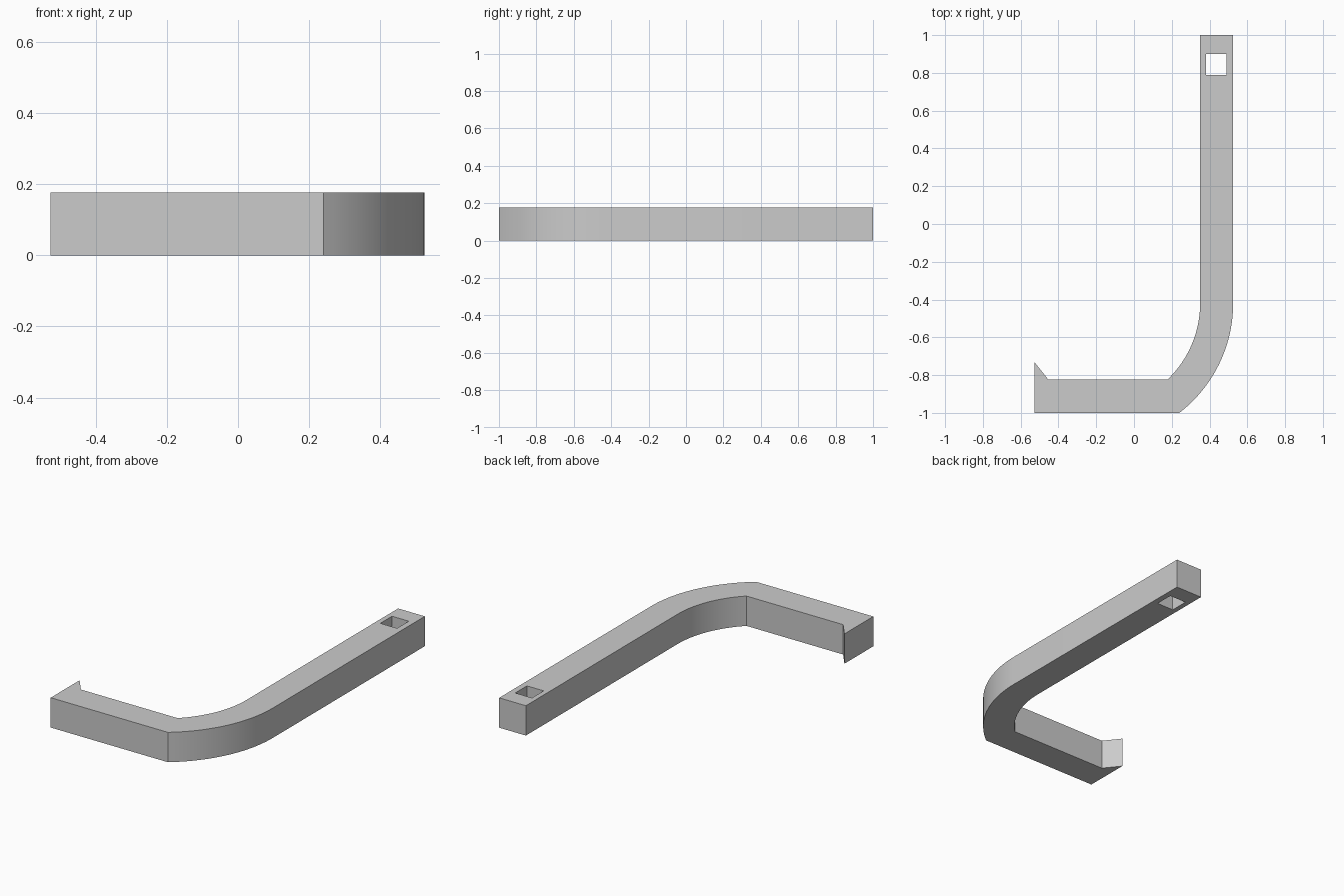
import bpy, bmesh, math

cube = bpy.data.objects.get("Cube")
if cube:
    bpy.data.objects.remove(cube, do_unlink=True)

HEIGHT = 0.177
CENTRE = (-0.208, -0.42)     # centre of the bend
OUTER, INNER = 0.733, 0.558  # radii of the bend
STEPS = 20

grey = bpy.data.materials.new("plain grey")
grey.use_nodes = True
colour = (0.6, 0.6, 0.6, 1)
grey.diffuse_color = colour
grey.node_tree.nodes["Principled BSDF"].inputs["Base Color"].default_value = colour


def arc(radius, end_y):
    """Points of the bend from the long arm down to the height end_y."""
    sweep = math.asin((end_y - CENTRE[1]) / radius)
    return [(CENTRE[0] + radius * math.cos(sweep * i / STEPS),
             CENTRE[1] + radius * math.sin(sweep * i / STEPS))
            for i in range(STEPS + 1)]


def prism(name, outline, bottom, top):
    """Extrude a flat outline upward into a closed solid."""
    bm = bmesh.new()
    face = bm.faces.new([bm.verts.new((x, y, bottom)) for x, y in outline])
    result = bmesh.ops.extrude_face_region(bm, geom=[face], use_keep_orig=True)
    verts = [v for v in result["geom"] if isinstance(v, bmesh.types.BMVert)]
    bmesh.ops.translate(bm, verts=verts, vec=(0, 0, top - bottom))
    bmesh.ops.recalc_face_normals(bm, faces=bm.faces)
    mesh = bpy.data.meshes.new(name)
    bm.to_mesh(mesh)
    bm.free()
    mesh.materials.append(grey)
    obj = bpy.data.objects.new(name, mesh)
    bpy.context.collection.objects.link(obj)
    return obj


# Bent bar: long arm, outer bend, short arm with a pointed lip, inner bend
outline = [(0.35, 1), (0.525, 1)] + arc(OUTER, -1)
outline += [(-0.528, -1), (-0.528, -0.73), (-0.455, -0.822)]
outline += arc(INNER, -0.822)[::-1]
bar = prism("bent_bar", outline, 0, HEIGHT)

# Square hole through the end of the long arm
cutter = prism("hole_cutter",
               [(0.38, 0.79), (0.49, 0.79), (0.49, 0.9), (0.38, 0.9)],
               -0.1, HEIGHT + 0.1)
cutter.hide_render = True
cut = bar.modifiers.new("square hole", 'BOOLEAN')
cut.operation = 'DIFFERENCE'
cut.solver = 'EXACT'
cut.object = cutter

bpy.ops.object.select_all(action='DESELECT')
bar.select_set(True)
bpy.context.view_layer.objects.active = bar
bpy.ops.object.modifier_apply(modifier=cut.name)
bpy.data.objects.remove(cutter, do_unlink=True)
bpy.ops.object.shade_smooth_by_angle(angle=math.radians(30))
